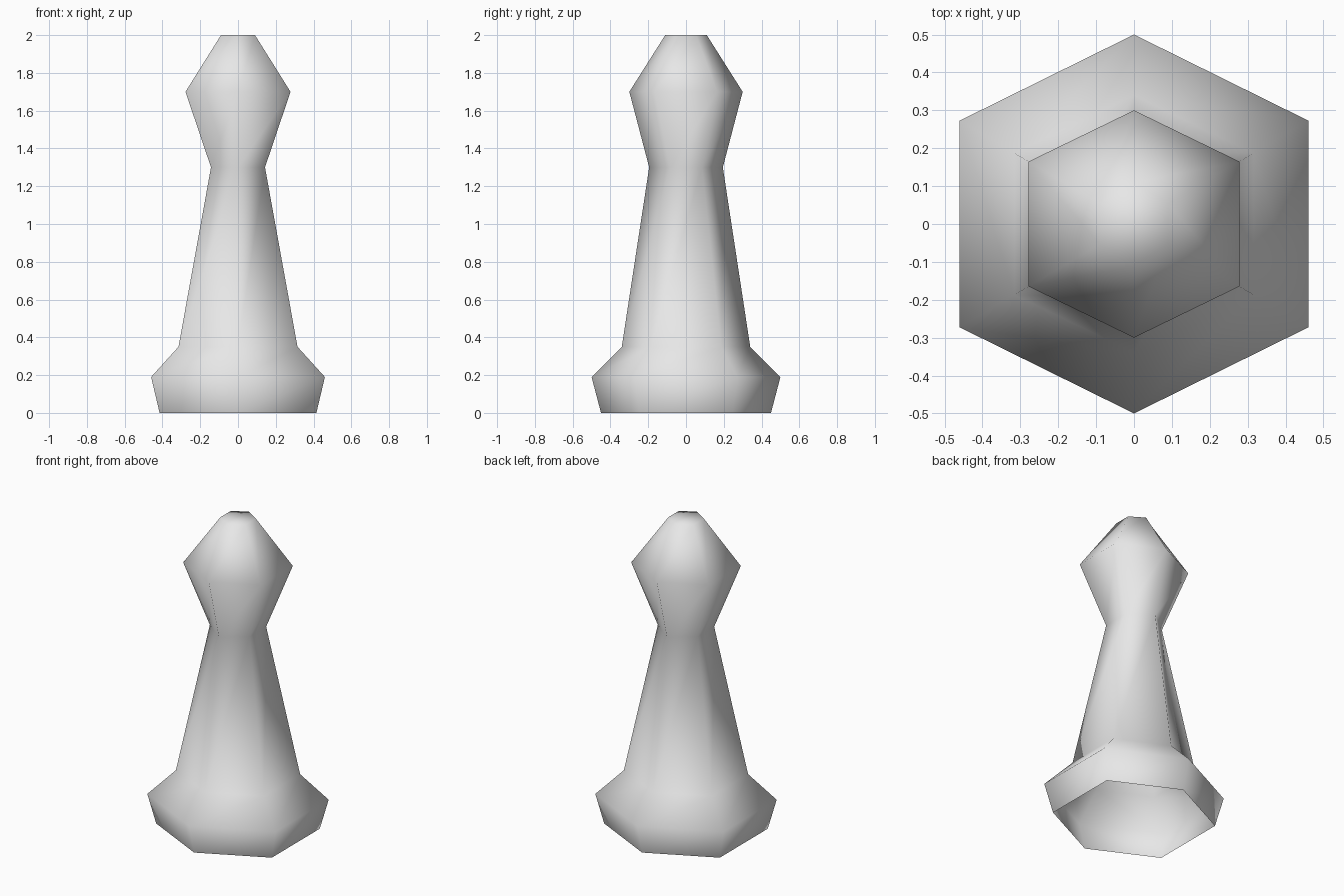
import bpy
import bmesh

cube = bpy.data.objects.get("Cube")
if cube:
    bpy.data.objects.remove(cube, do_unlink=True)

# Light grey surface
grey = bpy.data.materials.new("light grey")
grey.use_nodes = True
colour = (0.8, 0.8, 0.8, 1)
grey.diffuse_color = colour
grey.node_tree.nodes["Principled BSDF"].inputs["Base Color"].default_value = colour

# Profile: height, half width across the flats, reach of the front and back corners
PROFILE = [
    (0.0, 0.415, 0.45),
    (0.19, 0.46, 0.50),
    (0.35, 0.315, 0.34),
    (1.30, 0.143, 0.195),
    (1.70, 0.278, 0.30),
    (2.0, 0.09, 0.11),
]
SIDE_RATIO = 0.593  # side corner depth relative to half width


def hexagon(bm, z, w, d):
    s = w * SIDE_RATIO
    corners = [(0, -d), (w, -s), (w, s), (0, d), (-w, s), (-w, -s)]
    return [bm.verts.new((x, y, z)) for x, y in corners]


# Six-sided turned body, hollow at the base and capped at the tip
bm = bmesh.new()
rings = [hexagon(bm, *row) for row in PROFILE]
for low, high in zip(rings, rings[1:]):
    for i in range(len(low)):
        j = (i + 1) % len(low)
        bm.faces.new((low[i], low[j], high[j], high[i]))
bm.faces.new(rings[-1])
for face in bm.faces:
    face.smooth = True

mesh = bpy.data.meshes.new("game_piece_body")
bm.to_mesh(mesh)
bm.free()
mesh.materials.append(grey)
body = bpy.data.objects.new("game_piece_body", mesh)
bpy.context.collection.objects.link(body)
